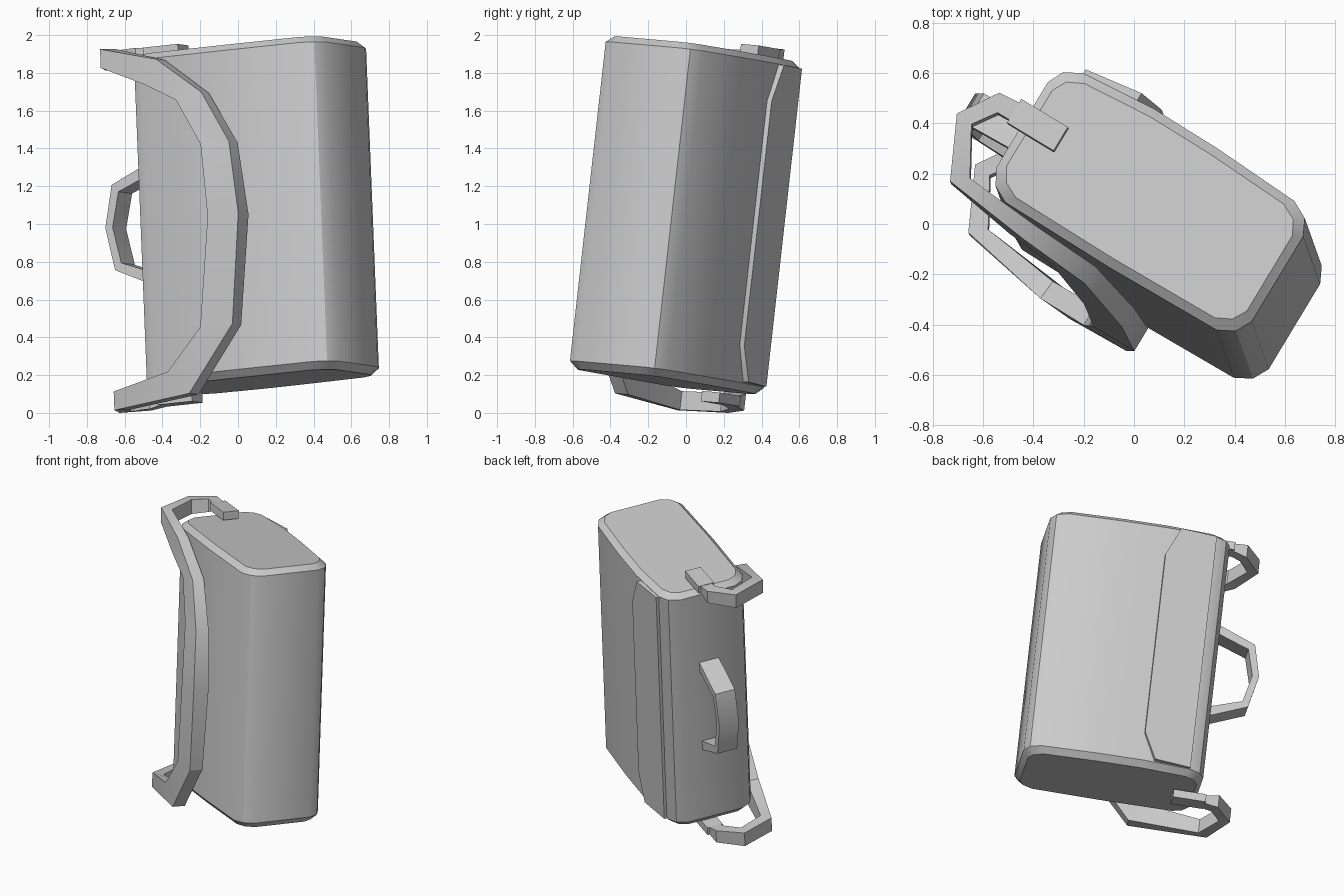
import bpy, bmesh
from math import cos, sin, radians
from mathutils import Vector

if "Cube" in bpy.data.objects:
    bpy.data.objects.remove(bpy.data.objects["Cube"])

# Tilted bag axes: U = width, V = thickness (to the back), W = height
U = Vector((0.852, -0.515, 0.0917)).normalized()
V = Vector((0.515, 0.853, -0.075)).normalized()
W = U.cross(V).normalized()


def place(u, v, w):
    return U * u + V * v + W * w


def loft(name, rings):
    """Closed skin over rings of local (u, v, w) points, capped at both ends."""
    bm = bmesh.new()
    loops = [[bm.verts.new(place(*p)) for p in ring] for ring in rings]
    n = len(loops[0])
    for a, b in zip(loops, loops[1:]):
        for i in range(n):
            j = (i + 1) % n
            bm.faces.new((a[i], a[j], b[j], b[i]))
    bm.faces.new(loops[0][::-1])
    bm.faces.new(loops[-1])
    bmesh.ops.recalc_face_normals(bm, faces=bm.faces)
    mesh = bpy.data.meshes.new(name)
    bm.to_mesh(mesh)
    bm.free()
    ob = bpy.data.objects.new(name, mesh)
    bpy.context.collection.objects.link(ob)
    bpy.ops.object.select_all(action='DESELECT')
    ob.select_set(True)
    bpy.context.view_layer.objects.active = ob
    bpy.ops.object.shade_smooth_by_angle(angle=radians(32))
    return ob


# Body: rounded rectangle with a slightly bulging back
C = (0.182, -0.03)
right = [(0.675, -0.333), (0.742, -0.297), (0.777, -0.232),
         (0.777, 0.165), (0.745, 0.23), (0.675, 0.267)]
left = [(2 * C[0] - u, v) for u, v in reversed(right)]
profile = right + [(0.3, 0.288), (0.0, 0.292)] + left + [(0.18, -0.341)]


def layer(w, inset):
    su, sv = 1 - inset / 0.59, 1 - inset / 0.3
    return [(C[0] + (u - C[0]) * su, C[1] + (v - C[1]) * sv, w) for u, v in profile]


loft("bag_body", [layer(0.152, 0.035), layer(0.192, 0),
                  layer(1.893, 0), layer(1.927, 0.035)])

# Flap on the back with clipped corners
outline = [(-0.31, 1.89), (-0.07, 1.89), (0.015, 1.69),
           (0.015, 0.385), (-0.07, 0.2), (-0.31, 0.195)]
loft("back_flap", [[(u, 0.24, w) for u, w in outline],
                   [(u, 0.286 if u < -0.2 else 0.32, w) for u, w in outline]])

# Carry handle on the narrow side: outer and inner path points in (u, w)
handle = [((-0.40, 1.385), (-0.40, 1.32)), ((-0.665, 1.275), (-0.625, 1.235)),
          ((-0.715, 1.05), (-0.67, 1.05)), ((-0.665, 0.82), (-0.625, 0.855)),
          ((-0.40, 0.705), (-0.40, 0.775))]
loft("side_handle", [[(o[0], -0.10, o[1]), (o[0], 0.04, o[1]),
                      (i[0], 0.04, i[1]), (i[0], -0.10, i[1])] for o, i in handle])

# Strap tabs on the top and the underside
for name, lo, hi in (("top_strap_tab", 1.935, 1.99), ("bottom_strap_tab", 0.085, 0.14)):
    loft(name, [[(-0.46, -0.065, w), (-0.243, -0.065, w),
                 (-0.243, 0.045, w), (-0.46, 0.045, w)] for w in (lo, hi)])

# Shoulder strap: centre u, v, w, twist, outward heading, half width, half thickness
stations = [
    (-0.44, -0.01, 1.96, 90, 90, 0.025, 0.04),
    (-0.53, -0.015, 1.95, 90, 115, 0.045, 0.04),
    (-0.615, -0.14, 1.93, 90, 175, 0.05, 0.036),
    (-0.505, -0.355, 1.915, 90, 220, 0.05, 0.04),
    (-0.20, -0.385, 1.81, 60, 262, 0.075, 0.036),
    (0.03, -0.39, 1.66, 10, 270, 0.08, 0.04),
    (0.21, -0.435, 1.39, 0, 270, 0.088, 0.045),
    (0.26, -0.455, 1.00, 0, 270, 0.095, 0.053),
    (0.175, -0.435, 0.42, 0, 270, 0.10, 0.045),
    (-0.08, -0.42, 0.14, -45, 265, 0.09, 0.042),
    (-0.505, -0.355, 0.09, -90, 220, 0.05, 0.04),
    (-0.615, -0.14, 0.105, -90, 175, 0.05, 0.036),
    (-0.53, -0.015, 0.115, -90, 115, 0.045, 0.04),
    (-0.44, -0.01, 0.11, -90, 90, 0.025, 0.04),
]
rings = []
for u, v, w, twist, heading, hw, ht in stations:
    a, b = radians(twist), radians(heading)
    c = Vector((u, v, w))
    wide = Vector((cos(a), 0, sin(a))) * hw
    out = Vector((cos(b), sin(b), 0)) * ht
    rings.append([c - wide + out, c + wide + out, c + wide - out, c - wide - out])
loft("shoulder_strap", rings)

# Rest the model on the ground
low = min(v.co.z for o in bpy.data.objects for v in o.data.vertices)
for o in bpy.data.objects:
    for v in o.data.vertices:
        v.co.z -= low
